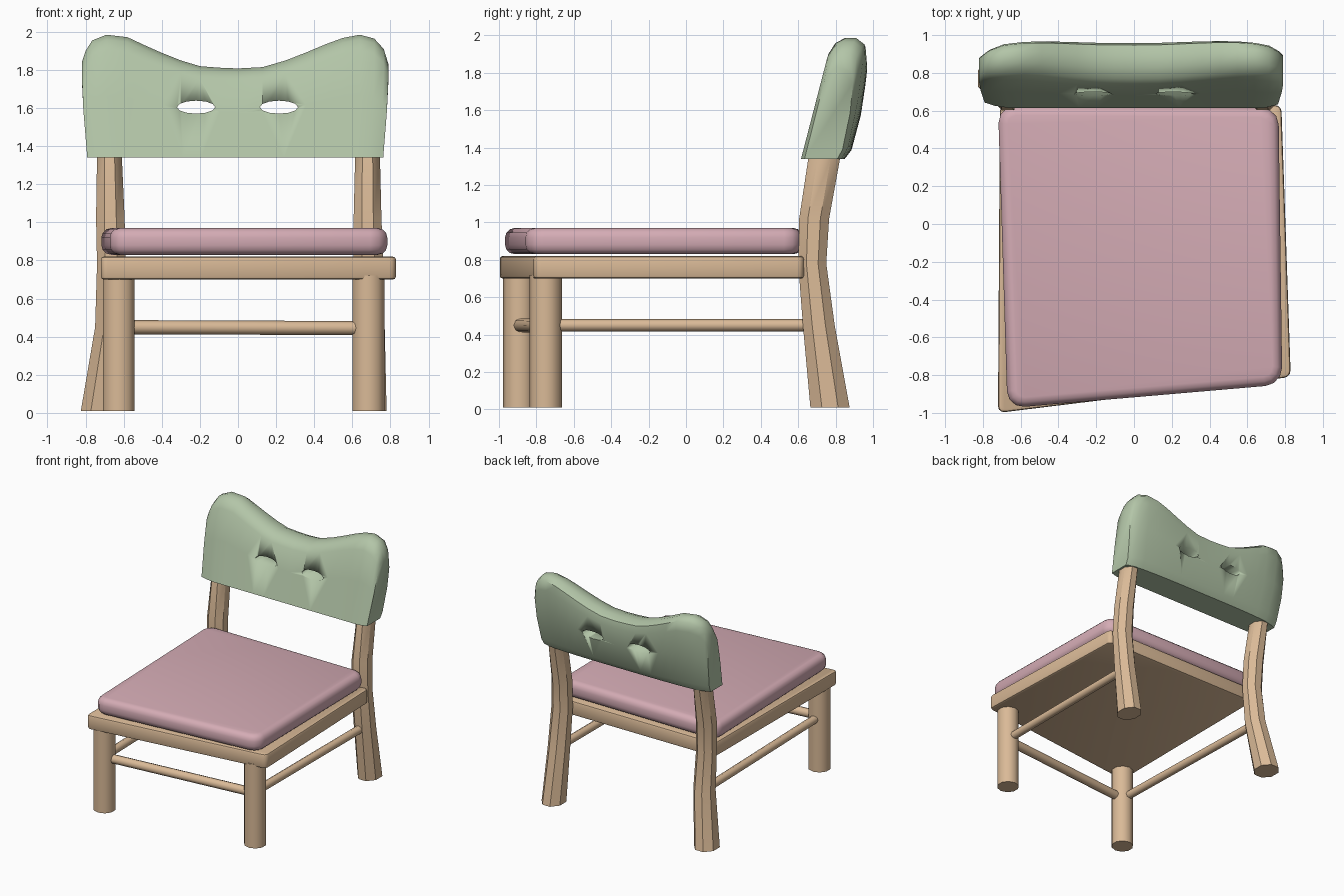
import bpy, bmesh, math
from mathutils import Vector

if "Cube" in bpy.data.objects:
    bpy.data.objects.remove(bpy.data.objects["Cube"])


def material(name, rgb):
    m = bpy.data.materials.new(name)
    m.diffuse_color = (*rgb, 1)
    m.use_nodes = True
    m.node_tree.nodes["Principled BSDF"].inputs["Base Color"].default_value = m.diffuse_color
    return m


WOOD = material("wood", (0.70, 0.49, 0.31))
PINK = material("cushion_pink", (0.66, 0.41, 0.46))
GREEN = material("back_green", (0.45, 0.56, 0.39))


def finish(bm, name, mat, angle=35):
    bmesh.ops.recalc_face_normals(bm, faces=bm.faces)
    me = bpy.data.meshes.new(name)
    bm.to_mesh(me)
    bm.free()
    ob = bpy.data.objects.new(name, me)
    bpy.context.collection.objects.link(ob)
    if mat:
        me.materials.append(mat)
    bpy.ops.object.select_all(action='DESELECT')
    ob.select_set(True)
    bpy.context.view_layer.objects.active = ob
    bpy.ops.object.shade_smooth_by_angle(angle=math.radians(angle))
    return ob


def loft(rings, name, mat, angle=35):
    """Skin a list of equal-length point rings and cap both ends."""
    bm = bmesh.new()
    vs = [[bm.verts.new(p) for p in r] for r in rings]
    n = len(vs[0])
    for a, b in zip(vs, vs[1:]):
        for i in range(n):
            j = (i + 1) % n
            bm.faces.new((a[i], a[j], b[j], b[i]))
    bm.faces.new(vs[0])
    bm.faces.new(vs[-1])
    return finish(bm, name, mat, angle)


def leg(name, path, sides):
    rings = []
    for x, y, z, rx, ry in path:
        k = 1 / math.cos(math.pi / sides)
        angs = [2 * math.pi * (i + 0.5) / sides for i in range(sides)]
        rings.append([(x + rx * k * math.cos(a), y + ry * k * math.sin(a), z) for a in angs])
    return loft(rings, name, WOOD, 40)


def rod(name, a, b, r, sides=8):
    a, b = Vector(a), Vector(b)
    q = (b - a).to_track_quat('Z', 'Y')
    ring = [Vector((r * math.cos(t), r * math.sin(t), 0))
            for t in (2 * math.pi * i / sides for i in range(sides))]
    return loft([[c + q @ p for p in ring] for c in (a, b)], name, WOOD, 50)


def slab(name, corners, z0, z1, corner_r, edge_r, segs, mat):
    """Quadrilateral plate with rounded corners and softened edges."""
    bm = bmesh.new()
    base = bm.faces.new([bm.verts.new((x, y, z0)) for x, y in corners])
    ext = bmesh.ops.extrude_face_region(bm, geom=[base], use_keep_orig=True)
    for v in ext["geom"]:
        if isinstance(v, bmesh.types.BMVert):
            v.co.z = z1
    bmesh.ops.recalc_face_normals(bm, faces=bm.faces)
    up = [e for e in bm.edges if abs(e.verts[0].co.z - e.verts[1].co.z) > 0.01]
    bmesh.ops.bevel(bm, geom=up, offset=corner_r, segments=3, profile=0.5, affect='EDGES')
    rim = [e for e in bm.edges if abs(e.verts[0].co.z - e.verts[1].co.z) < 0.01]
    bmesh.ops.bevel(bm, geom=rim, offset=edge_r, segments=segs, profile=0.5,
                    affect='EDGES', clamp_overlap=True)
    return finish(bm, name, mat)


# Seat frame and cushion, both slightly skewed at the front
slab("seat_frame", [(-0.72, -1.0), (0.83, -0.81), (0.78, 0.63), (-0.71, 0.63)],
     0.70, 0.82, 0.035, 0.015, 2, WOOD)
slab("cushion", [(-0.67, -0.975), (0.785, -0.85), (0.765, 0.615), (-0.72, 0.625)],
     0.83, 0.97, 0.09, 0.05, 3, PINK)

# Front legs
leg("front_leg_left", [(-0.625, -0.89, z, 0.083, 0.083) for z in (0.01, 0.72)], 10)
leg("front_leg_right", [(0.685, -0.75, z, 0.083, 0.083) for z in (0.01, 0.72)], 10)

# Back legs: splay out below the seat and lean back above it
leg("back_leg_left", [(-0.735, 0.77, 0.01, 0.09, 0.105), (-0.67, 0.71, 0.45, 0.08, 0.085),
                      (-0.665, 0.675, 0.78, 0.075, 0.075), (-0.67, 0.685, 1.02, 0.075, 0.08),
                      (-0.675, 0.74, 1.35, 0.065, 0.085), (-0.675, 0.77, 1.48, 0.06, 0.08)], 8)
leg("back_leg_right", [(0.695, 0.77, 0.01, 0.085, 0.105), (0.69, 0.71, 0.45, 0.08, 0.085),
                       (0.685, 0.675, 0.78, 0.078, 0.075), (0.68, 0.685, 1.02, 0.073, 0.08),
                       (0.68, 0.74, 1.35, 0.065, 0.085), (0.68, 0.77, 1.48, 0.06, 0.08)], 8)

# Stretchers
rod("front_stretcher", (-0.60, -0.89, 0.45), (0.66, -0.76, 0.445), 0.037)
rod("left_stretcher", (-0.63, -0.86, 0.45), (-0.67, 0.68, 0.45), 0.033)
rod("right_stretcher", (0.685, -0.72, 0.45), (0.69, 0.68, 0.45), 0.033)

# Backrest: cross-sections lofted along x, (x at top, top height)
TOP = [(-0.82, 1.84), (-0.80, 1.90), (-0.765, 1.955), (-0.69, 1.985), (-0.58, 1.972),
       (-0.49, 1.93), (-0.40, 1.89), (-0.30, 1.85), (-0.20, 1.82), (-0.10, 1.812), (0, 1.808),
       (0.13, 1.815), (0.25, 1.85), (0.36, 1.893), (0.46, 1.935), (0.55, 1.968),
       (0.64, 1.985), (0.715, 1.965), (0.765, 1.91), (0.79, 1.83)]
rings = []
for x, top in TOP:
    s = abs(x) / 0.81
    bulge = 0.06 * (1 - min(s, 1) ** 4)
    pinch = max(0.0, s - 0.90) * 0.25       # ends taper a little
    h = top - 1.34
    # front face up, over the rounded top, down the back face
    section = [(0.0, 0, 0), (0.5, 0, 0), (0.87, 0, 0), (0.96, 0.12, 0), (1.0, 0.35, 0),
               (1.0, 0.65, 0), (0.95, 0.9, 0), (0.83, 1, 0), (0.5, 1, 0.01), (0.1, 1, 0), (0.0, 0.9, 0)]
    ring = []
    for f, d, extra in section:
        z = 1.34 + h * f
        front = 0.615 + 0.25 * (z - 1.34) + pinch + 0.25 * bulge * f
        back = 0.845 + 0.15 * (z - 1.34) + bulge * (0.5 + 0.5 * f) - pinch + extra
        xs = x * (0.965 + 0.035 * min(1, (z - 1.34) / 0.35))
        ring.append((xs, front + (back - front) * d, z))
    rings.append(ring)
backrest = loft(rings, "backrest", GREEN, 50)

# Two almond-shaped openings
for i, cx in enumerate((-0.22, 0.215)):
    pts = [(cx + 0.1 * math.cos(t), 1.605 + 0.034 * math.sin(t))
           for t in (2 * math.pi * k / 12 for k in range(12))]
    cutter = loft([[(x, y, z) for x, z in pts] for y in (0.4, 1.3)], f"opening_cutter_{i}", None)
    cutter.hide_render = True
    cutter.hide_set(True)
    mod = backrest.modifiers.new("opening", 'BOOLEAN')
    mod.object = cutter
    mod.operation = 'DIFFERENCE'
    mod.solver = 'EXACT'
